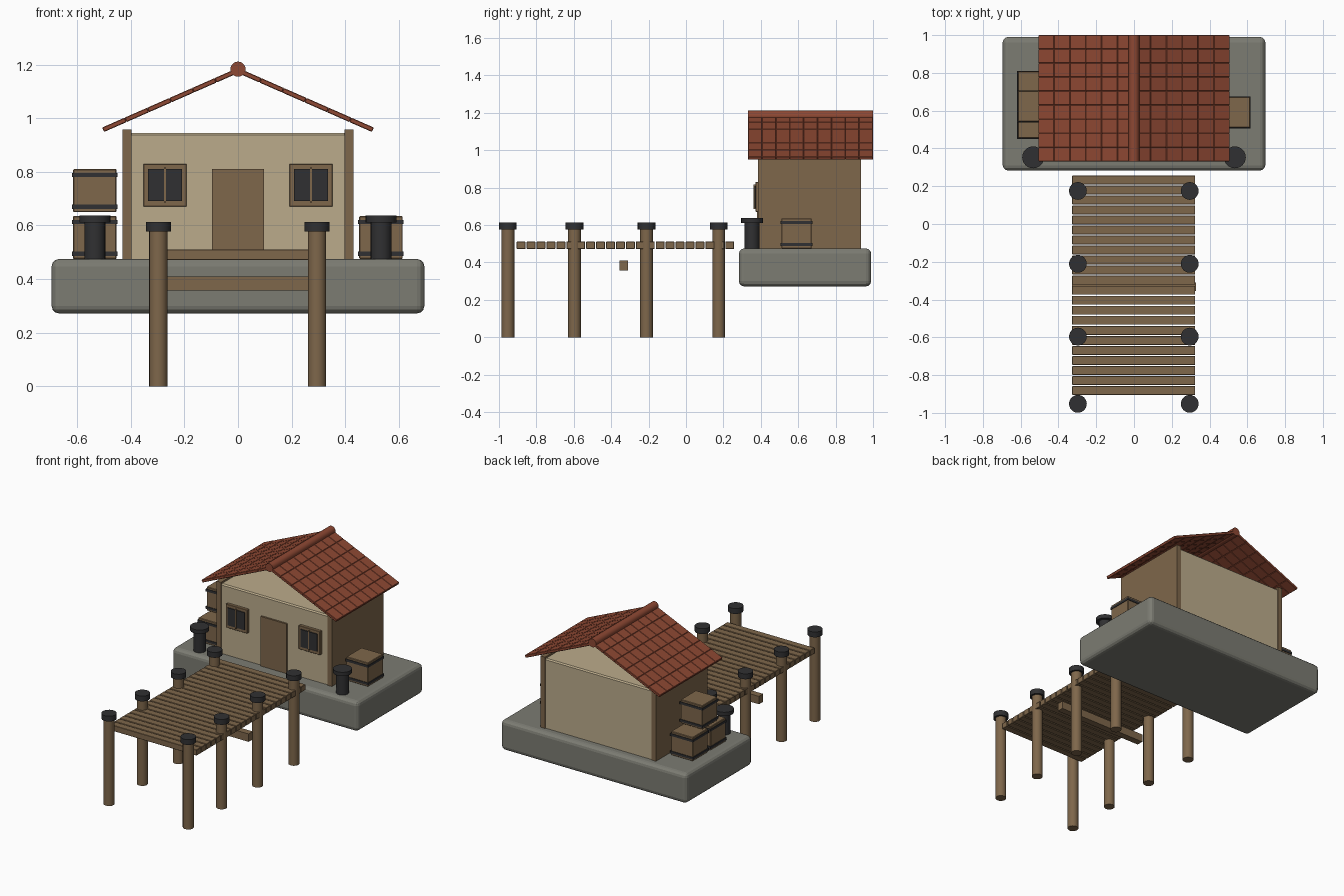
import bpy, bmesh, math
from mathutils import Matrix, Vector

if "Cube" in bpy.data.objects:
    bpy.data.objects.remove(bpy.data.objects["Cube"])


def material(name, rgb):
    m = bpy.data.materials.new(name)
    m.diffuse_color = (*rgb, 1)
    m.use_nodes = True
    m.node_tree.nodes["Principled BSDF"].inputs["Base Color"].default_value = m.diffuse_color
    return m


STONE = material("grey stone", (0.20, 0.20, 0.17))
WOOD = material("brown wood", (0.21, 0.135, 0.07))
PLASTER = material("cream plaster", (0.50, 0.41, 0.26))
TILE = material("red roof tile", (0.27, 0.065, 0.033))
IRON = material("dark iron", (0.03, 0.03, 0.032))


def finish(name, bm, mat, bevel=0, segments=1, smooth=False):
    me = bpy.data.meshes.new(name)
    bm.to_mesh(me)
    bm.free()
    me.materials.append(mat)
    ob = bpy.data.objects.new(name, me)
    bpy.context.collection.objects.link(ob)
    if bevel:
        mod = ob.modifiers.new("bevel", 'BEVEL')
        mod.width = bevel
        mod.segments = segments
    if smooth:
        bpy.ops.object.select_all(action='DESELECT')
        ob.select_set(True)
        bpy.context.view_layer.objects.active = ob
        bpy.ops.object.shade_smooth_by_angle(angle=math.radians(35))
    return ob


def add_box(bm, lo, hi, frame=Matrix()):
    lo, hi = Vector(lo), Vector(hi)
    bmesh.ops.create_cube(bm, size=1, matrix=frame @ Matrix.Translation((lo + hi) / 2)
                          @ Matrix.Diagonal((*(hi - lo), 1)))


def box(name, mat, lo, hi, bevel=0, segments=1):
    bm = bmesh.new()
    add_box(bm, lo, hi)
    return finish(name, bm, mat, bevel, segments)


def cylinder(name, mat, radius, start, end, bevel=0):
    bm = bmesh.new()
    start, end = Vector(start), Vector(end)
    axis = end - start
    rot = axis.to_track_quat('Z', 'Y').to_matrix().to_4x4()
    bmesh.ops.create_cone(bm, cap_ends=True, segments=24, radius1=radius, radius2=radius,
                          depth=axis.length, matrix=Matrix.Translation((start + end) / 2) @ rot)
    return finish(name, bm, mat, bevel, 1, True)


# Stone foundation
GROUND = 0.475
box("foundation", STONE, (-0.695, 0.283, 0.272), (0.695, 0.99, GROUND), 0.028, 3)

# House body, side walls and door
box("house_walls", PLASTER, (-0.41, 0.392, 0.465), (0.41, 0.93, 0.945), 0.008)
for s, side in ((-1, "left"), (1, "right")):
    xs = sorted((s * 0.398, s * 0.431))
    box(side + "_side_wall", WOOD, (xs[0], 0.386, 0.465), (xs[1], 0.936, 0.957))
box("door", WOOD, (-0.097, 0.38, 0.47), (0.097, 0.40, 0.81))

# Windows
for s, side in ((-1, "left"), (1, "right")):
    x = s * 0.272
    box(side + "_window_frame", WOOD, (x - 0.08, 0.372, 0.67), (x + 0.08, 0.40, 0.83), 0.002)
    for p in (-1, 1):
        c = x + p * 0.0335
        box(side + "_window_pane", IRON, (c - 0.0295, 0.366, 0.692), (c + 0.0295, 0.374, 0.81))
    box(side + "_window_bar", WOOD, (x - 0.004, 0.362, 0.685), (x + 0.004, 0.374, 0.817))

# Tiled roof slopes and ridge
ROWS, COLS = 6, 9
Y0, Y1 = 0.332, 1.0
EAVE, RIDGE = Vector((0.503, 0, 0.957)), Vector((0.0, 0, 1.178))
for s, side in ((-1, "left"), (1, "right")):
    along = Vector(((EAVE.x - RIDGE.x) * s, 0, EAVE.z - RIDGE.z))
    length = along.length
    along.normalize()
    up = Vector((-along.z * s, 0, along.x * s))
    y_axis = up.cross(along)
    frame = Matrix((along, y_axis, up)).transposed().to_4x4()
    frame.translation = (0, (Y0 + Y1) / 2, RIDGE.z)
    bm = bmesh.new()
    step, width = length / ROWS, (Y1 - Y0) / COLS
    for r in range(ROWS):
        for c in range(COLS):
            y = (c - COLS / 2) * width
            add_box(bm, (r * step, y, -0.009), ((r + 1) * step, y + width, 0.009), frame)
    finish(side + "_roof_tiles", bm, TILE, 0.0025)
cylinder("roof_ridge", TILE, 0.028, (0, Y0, 1.183), (0, Y1, 1.183))

# Dock planks
PLANKS = 22
bm = bmesh.new()
pitch = (0.26 + 0.908) / PLANKS
for i in range(PLANKS):
    y = -0.908 + i * pitch
    add_box(bm, (-0.327, y + 0.003, 0.472), (0.324, y + pitch - 0.003, 0.511))
finish("dock_planks", bm, WOOD, 0.002)
box("dock_cross_beam", WOOD, (-0.328, -0.355, 0.357), (0.328, -0.31, 0.41))

# Dock posts with iron caps
for y in (-0.952, -0.596, -0.211, 0.175):
    for x in (-0.297, 0.295):
        cylinder("dock_post", WOOD, 0.034, (x, y, 0), (x, y, 0.58))
        cylinder("post_cap", IRON, 0.047, (x, y, 0.577), (x, y, 0.613))

# Mooring bollards
for x in (-0.534, 0.534):
    cylinder("bollard_body", IRON, 0.039, (x, 0.353, 0.465), (x, 0.353, 0.615))
    cylinder("bollard_cap", IRON, 0.058, (x, 0.353, 0.612), (x, 0.353, 0.638))


# Strapped crates
def crate(x, y, z):
    h = 0.081
    box("crate", WOOD, (x - h, y - h, z), (x + h, y + h, z + 0.16), 0.003)
    for b in (0.012, 0.13):
        box("crate_strap", IRON, (x - h - 0.004, y - h - 0.004, z + b),
            (x + h + 0.004, y + h + 0.004, z + b + 0.016))


crate(0.533, 0.591, GROUND)
crate(-0.534, 0.535, GROUND)
crate(-0.534, 0.726, GROUND)
crate(-0.534, 0.623, 0.65)
